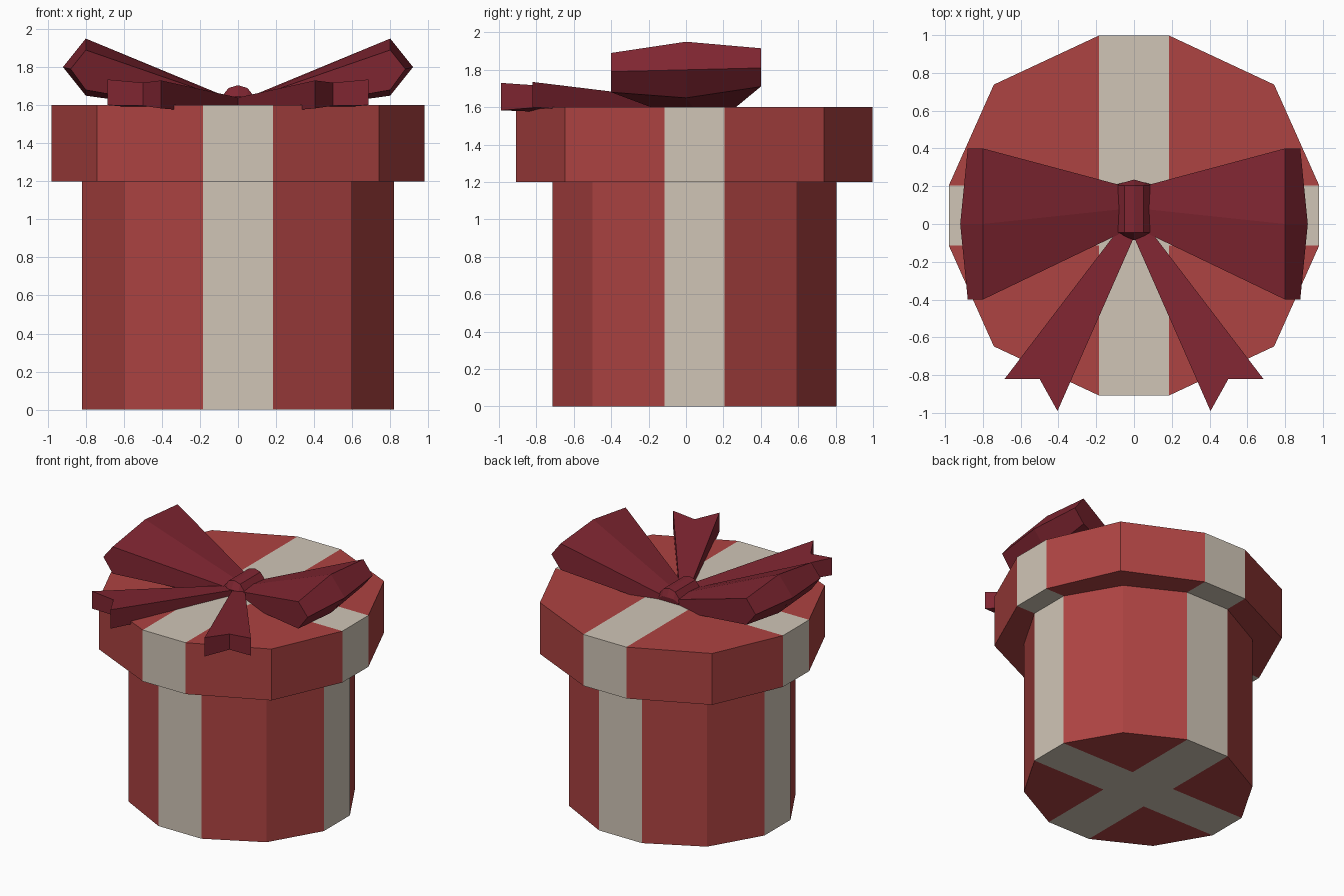
import bpy, bmesh
from mathutils import Vector

if "Cube" in bpy.data.objects:
    bpy.data.objects.remove(bpy.data.objects["Cube"])


def material(name, rgb):
    m = bpy.data.materials.new(name)
    m.diffuse_color = (*rgb, 1)
    m.use_nodes = True
    m.node_tree.nodes["Principled BSDF"].inputs["Base Color"].default_value = m.diffuse_color
    return m


RED = material("wrapping red", (0.42, 0.056, 0.054))
CREAM = material("ribbon cream", (0.63, 0.56, 0.47))
WINE = material("bow dark red", (0.215, 0.019, 0.031))


def loft(rings):
    """Closed flat-faced solid through equal rings of points."""
    bm = bmesh.new()
    vs = [[bm.verts.new(p) for p in r] for r in rings]
    n = len(vs[0])
    for a, b in zip(vs, vs[1:]):
        for i in range(n):
            j = (i + 1) % n
            bm.faces.new((a[i], a[j], b[j], b[i]))
    bm.faces.new(vs[0][::-1])
    bm.faces.new(vs[-1])
    bmesh.ops.recalc_face_normals(bm, faces=bm.faces)
    return bm


def finish(bm, name, mats):
    me = bpy.data.meshes.new(name)
    bm.to_mesh(me)
    bm.free()
    for m in mats:
        me.materials.append(m)
    ob = bpy.data.objects.new(name, me)
    bpy.context.collection.objects.link(ob)
    return ob


# Gift box: twelve-sided body and lid, with a ribbon cross cut into the faces
CY, HX, HY = 0.045, 0.185, 0.16


def outline(rx, ry, cx, cy, z):
    q = [(HX, ry), (cx, cy), (rx, HY)]
    pts = q + [(x, -y) for x, y in q[::-1]]
    pts += [(-x, y) for x, y in pts[::-1]]
    return [(x, y + CY, z) for x, y in pts]


body = (0.82, 0.76, 0.595, 0.545)
lid = (0.98, 0.953, 0.742, 0.693)
bm = loft([outline(*body, 0), outline(*body, 1.2),
           outline(*lid, 1.2), outline(*lid, 1.6)])
for co, no in (((HX, 0, 0), (1, 0, 0)), ((-HX, 0, 0), (1, 0, 0)),
               ((0, CY + HY, 0), (0, 1, 0)), ((0, CY - HY, 0), (0, 1, 0))):
    bmesh.ops.bisect_plane(bm, geom=bm.verts[:] + bm.edges[:] + bm.faces[:],
                           dist=1e-4, plane_co=co, plane_no=no)
for f in bm.faces:
    c = f.calc_center_median()
    f.material_index = int(abs(c.x) < HX - 0.01 or abs(c.y - CY) < HY - 0.01)
finish(bm, "gift_box", [RED, CREAM])

for s, side in ((-1, "left"), (1, "right")):
    # Bow loop: front, middle and back sections
    def section(y_in, y_out, top, out_x, out_z, low, z_in):
        return [(s * 0.05, y_in, z_in), (s * 0.8, y_out, top),
                (s * out_x, y_out, out_z), (s * 0.8, y_out, low),
                (s * 0.05, y_in, 1.545)]
    finish(loft([section(-0.04, -0.4, 1.89, 0.88, 1.79, 1.68, 1.63),
                 section(0.08, 0.0, 1.95, 0.92, 1.80, 1.65, 1.64),
                 section(0.2, 0.4, 1.915, 0.88, 1.81, 1.71, 1.63)]),
           side + "_bow_loop", [WINE])

    # Ribbon tail with a notched end
    plan = [(0.0, -0.07, 1.64, 1.55), (0.09, -0.04, 1.64, 1.55),
            (0.685, -0.82, 1.735, 1.60), (0.50, -0.82, 1.718, 1.597),
            (0.405, -0.99, 1.73, 1.583)]
    finish(loft([[(s * x, y, lo) for x, y, hi, lo in plan],
                 [(s * x, y, hi) for x, y, hi, lo in plan]]),
           side + "_ribbon_tail", [WINE])

# Knot: arched band with tapered ends
arch = [(-0.09, 1.56), (-0.085, 1.645), (-0.05, 1.69), (0, 1.705),
        (0.05, 1.69), (0.085, 1.645), (0.09, 1.56)]


def knot_ring(y, bulge, k):
    return [(x, y + bulge * (1 - abs(x) / 0.09), 1.56 + (z - 1.56) * k)
            for x, z in arch]


finish(loft([knot_ring(-0.05, -0.035, 0.6), knot_ring(-0.045, 0, 1),
             knot_ring(0.205, 0, 1), knot_ring(0.21, 0.025, 0.6)]),
       "bow_knot", [WINE])
